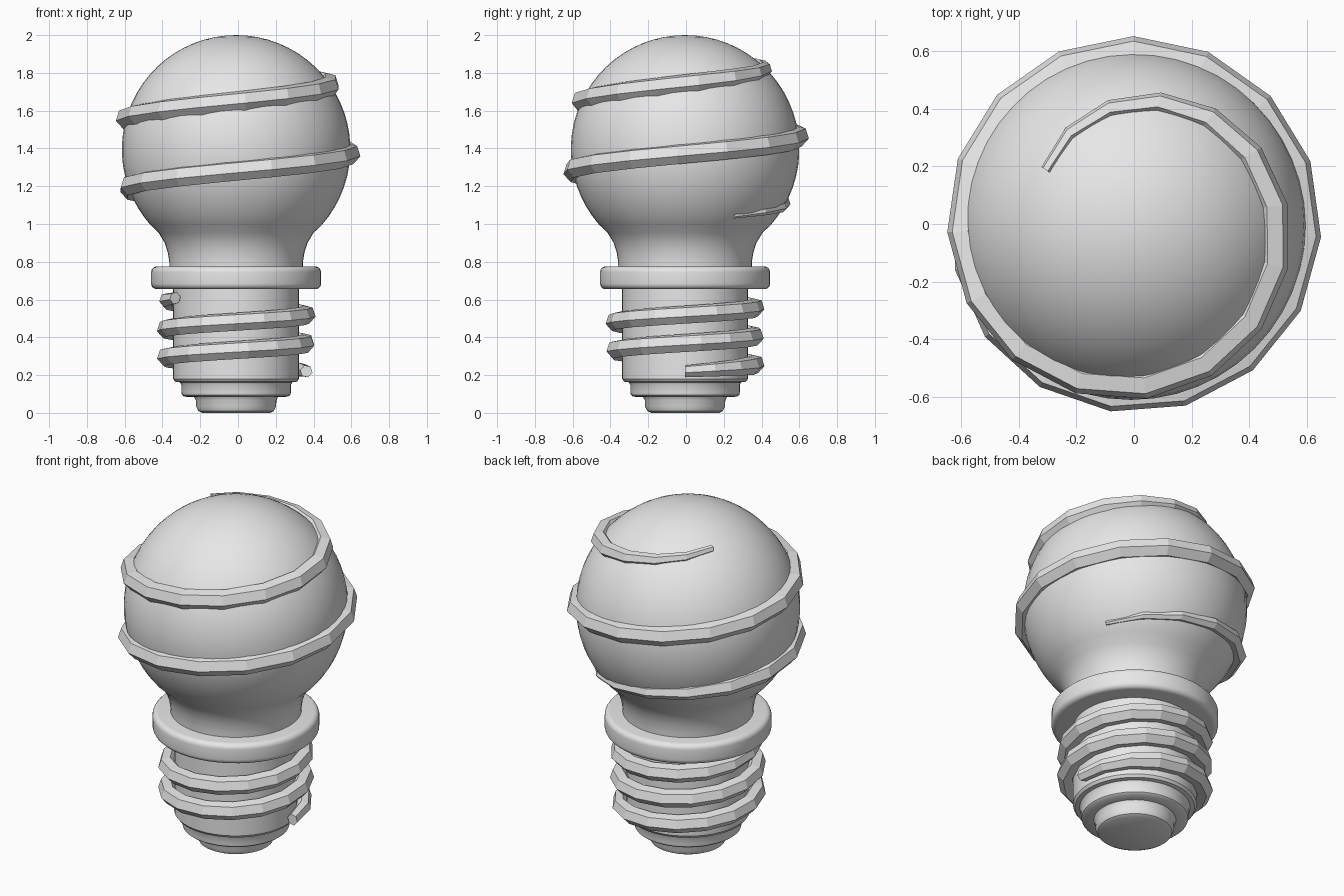
import bpy, bmesh, math

if "Cube" in bpy.data.objects:
    bpy.data.objects.remove(bpy.data.objects["Cube"])

CX, CY = -0.01, -0.005      # axis of the turned body
BALL_Z, BALL_R = 1.395, 0.605

grey = bpy.data.materials.new("light_grey")
grey.diffuse_color = (0.8, 0.8, 0.8, 1)
grey.use_nodes = True
grey.node_tree.nodes["Principled BSDF"].inputs["Base Color"].default_value = grey.diffuse_color


def finish(bm, name, smooth):
    bmesh.ops.remove_doubles(bm, verts=bm.verts, dist=1e-5)
    bmesh.ops.recalc_face_normals(bm, faces=bm.faces)
    mesh = bpy.data.meshes.new(name)
    bm.to_mesh(mesh)
    bm.free()
    mesh.materials.append(grey)
    ob = bpy.data.objects.new(name, mesh)
    bpy.context.collection.objects.link(ob)
    if smooth:
        bpy.ops.object.select_all(action='DESELECT')
        ob.select_set(True)
        bpy.context.view_layer.objects.active = ob
        bpy.ops.object.shade_smooth_by_angle(angle=math.radians(35))
    return ob


def bridge(bm, rings):
    n = len(rings[0])
    for a, b in zip(rings, rings[1:]):
        for i in range(n):
            j = (i + 1) % n
            bm.faces.new((a[i], a[j], b[j], b[i]))


def lathe(name, profile, segs=48):
    """Turn a profile of (radius, height) points around the body axis."""
    bm = bmesh.new()
    rings = []
    for r, z in profile:
        rings.append([bm.verts.new((CX + r * math.cos(t), CY + r * math.sin(t), z))
                      for t in (2 * math.pi * i / segs for i in range(segs))])
    bridge(bm, rings)
    return finish(bm, name, True)


def ball_radius(z):
    return math.sqrt(max(BALL_R ** 2 - (z - BALL_Z) ** 2, 0))


def coil(name, start, end, steps, height, radius, thick, tip_a, tip_b, fade_a, fade_b):
    """Six-sided bar wound around the axis, thinner at both tips."""
    bm = bmesh.new()
    rings = []
    for k in range(steps + 1):
        a = start + (end - start) * k / steps
        z = height(a)
        r = radius(z)
        s = min(thick,
                tip_a + (thick - tip_a) * (a - start) / fade_a,
                tip_b + (thick - tip_b) * (end - a) / fade_b)
        t = math.radians(a)
        ring = []
        for i in range(6):
            p = math.radians(48 + 60 * i)
            rr = r + s * math.cos(p)
            ring.append(bm.verts.new((CX + rr * math.cos(t), CY + rr * math.sin(t),
                                      z + s * math.sin(p))))
        rings.append(ring)
    bridge(bm, rings)
    bm.faces.new(rings[0])
    bm.faces.new(rings[-1])
    return finish(bm, name, False)


# Stepped foot and screw barrel
lathe("screw_base", [(0, 0), (0.18, 0), (0.20, 0.01), (0.212, 0.035), (0.213, 0.068),
                     (0.222, 0.083), (0.275, 0.086), (0.287, 0.095), (0.29, 0.11),
                     (0.29, 0.15), (0.298, 0.162), (0.322, 0.165), (0.333, 0.18),
                     (0.333, 0.67), (0, 0.67)])

# Rounded collar
c = 0.03
corner = [(c * math.sin(math.radians(d)), c * math.cos(math.radians(d))) for d in range(0, 91, 18)]
collar = [(0, 0.655)] + [(0.45 - c + x, 0.655 + c - y) for x, y in corner]
collar += [(0.45 - c + x, 0.775 - c + y) for x, y in reversed(corner)] + [(0, 0.775)]
lathe("collar", collar)

# Glass: flared neck running into a ball
glass = [(0, 0.74), (0.353, 0.74), (0.354, 0.80), (0.362, 0.85), (0.378, 0.90), (0.41, 0.953)]
for i in range(25):
    d = math.radians(-41 + 131 * i / 24)
    glass.append((BALL_R * math.cos(d), BALL_Z + BALL_R * math.sin(d)))
lathe("glass_bulb", glass)

# Screw thread on the barrel
coil("screw_thread", 0, 930, 40, lambda a: 0.22 + 0.15 * a / 360, lambda z: 0.372,
     0.05, 0.033, 0.033, 70, 70)

# Ribbon spiralling up the glass
coil("glass_spiral", 31.7, 866.9, 36, lambda a: 1.1 + 0.365 * (a - 90) / 360, ball_radius,
     0.056, 0.012, 0.02, 130, 130)
